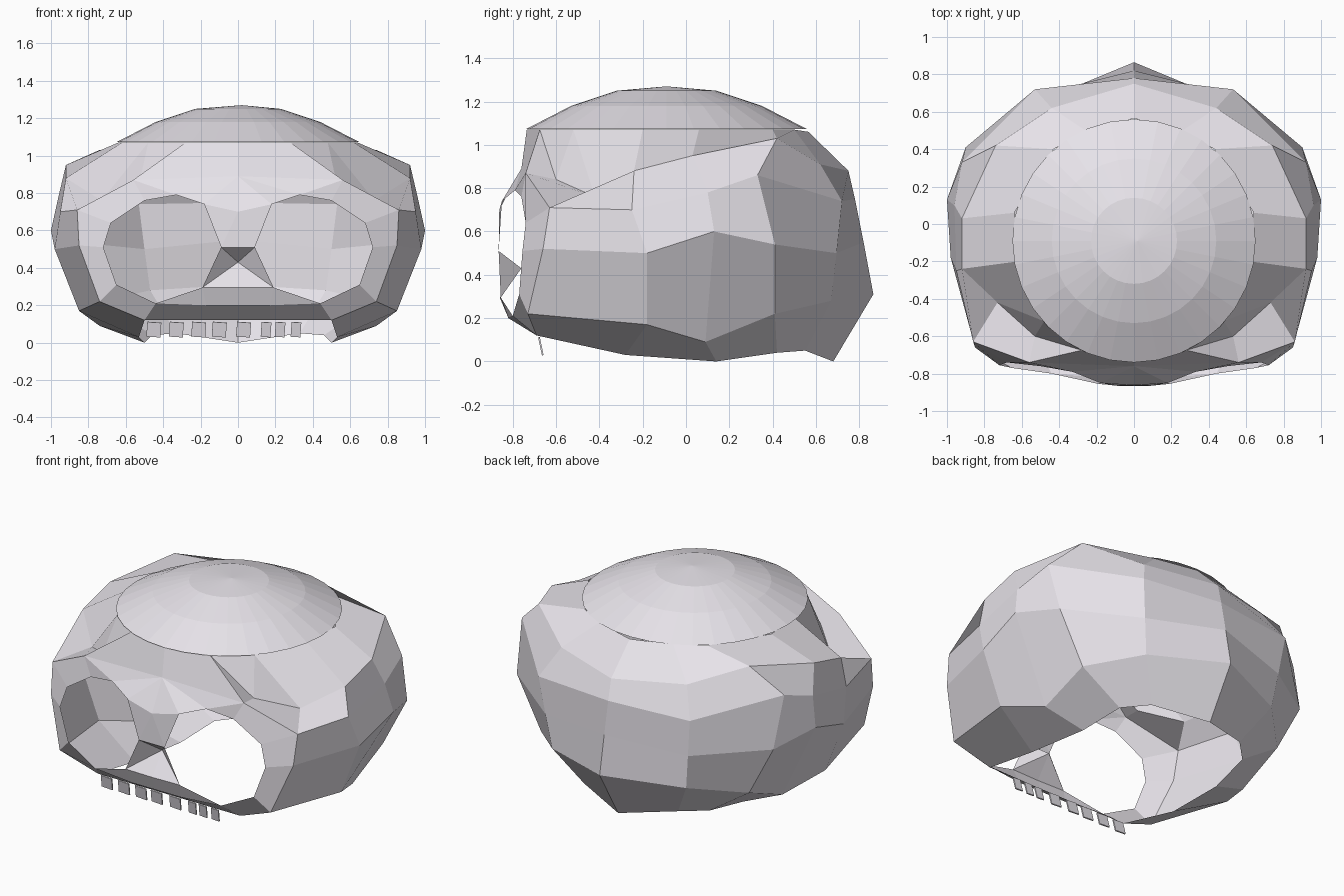
import bpy, bmesh, math
from mathutils import Matrix

if "Cube" in bpy.data.objects:
    bpy.data.objects.remove(bpy.data.objects["Cube"])

bone = bpy.data.materials.new("bone")
bone.diffuse_color = (.80, .77, .82, 1)
bone.use_nodes = True
bone.node_tree.nodes["Principled BSDF"].inputs["Base Color"].default_value = bone.diffuse_color


def make_object(name, verts, faces):
    mesh = bpy.data.meshes.new(name)
    mesh.from_pydata(verts, [], faces)
    mesh.materials.append(bone)
    obj = bpy.data.objects.new(name, mesh)
    bpy.context.collection.objects.link(obj)
    bm = bmesh.new()
    bm.from_mesh(mesh)
    bmesh.ops.recalc_face_normals(bm, faces=bm.faces)
    bm.to_mesh(mesh)
    bm.free()
    return obj


def mirror_x(obj):
    mod = obj.modifiers.new("mirror", 'MIRROR')
    mod.use_clip = True
    mod.merge_threshold = 0.002


# Cranium wall: vertical profiles (jaw rim up to dome) from cheek round to the back
profiles = [
    [(.50, -.69, .12), (.74, -.73, .22), (.85, -.66, .52), (.86, -.63, .71), (.73, -.42, .76), (.48, -.52, 1.07)],
    [(.53, -.28, .03), (.85, -.18, .17), (.98, -.18, .50), (.95, -.25, .70), (.92, -.24, .88), (.62, -.20, 1.07)],
    [(.50, .14, .00), (.74, .09, .09), (1.0, .13, .60), (.96, .10, .78), (.92, .03, .95), (.64, .06, 1.07)],
    [(.46, .42, .04), (.73, .41, .22), (.90, .41, .54), (.92, .33, .86), (.74, .42, 1.03), (.43, .40, 1.07)],
    [(.33, .55, .05), (.47, .67, .28), (.50, .695, .50), (.53, .72, .74), (.44, .62, .91), (.26, .50, 1.07)],
    [(0, .68, 0), (0, .865, .31), (0, .82, .55), (0, .78, .75), (0, .75, .88), (0, .565, 1.06)],
]
rows = 6
verts = [p for prof in profiles for p in prof]
faces = []
for c in range(len(profiles) - 1):
    for r in range(rows - 1):
        a = c * rows + r
        faces.append((a, a + rows, a + rows + 1, a + 1))
names = {"A%d" % i: i for i in range(rows)}

# Face mask: eye socket loop, nose, brow, jaw and forehead points (right half)
points = {
    "e0": (.18, -.85, .74), "e1": (.33, -.79, .79), "e2": (.50, -.76, .76),
    "e3": (.68, -.74, .64), "e4": (.72, -.755, .51), "e5": (.65, -.77, .31),
    "e6": (.44, -.80, .21), "e7": (.19, -.855, .295), "e8": (.09, -.865, .51),
    "glabella": (0, -.76, .89), "bridge": (0, -.862, .70), "nose_top": (0, -.865, .51),
    "nose": (0, -.76, .43), "lip": (0, -.86, .295), "brow": (.56, -.74, .87),
    "jaw": (.17, -.82, .20), "jaw0": (0, -.82, .20), "rim": (.17, -.69, .12),
    "rim0": (0, -.69, .12), "fore0": (0, -.735, 1.07), "fore1": (.28, -.675, 1.07),
    "temple": (.53, -.60, .84),
}
for key, p in points.items():
    names[key] = len(verts)
    verts.append(p)
# Patches around the eye, the jaw, the nose and the forehead
eye = ["glabella e0 e1", "glabella e1 brow", "brow e1 e2", "brow e2 e3 A3",
       "A3 e3 e4 A2", "A2 e4 e5 A1", "A1 e5 e6 A0"]
jaw = ["e6 e7 jaw", "e6 jaw rim A0", "e7 lip jaw0 jaw", "jaw jaw0 rim0 rim"]
nose = ["glabella bridge e0", "e0 bridge e8", "bridge nose_top e8",
        "e8 nose_top nose", "e8 nose e7", "e7 nose lip"]
forehead = ["glabella brow fore1 fore0", "brow temple fore1", "temple A5 fore1",
            "temple A4 A5", "brow A3 A4 temple"]
for patch in eye + jaw + nose + forehead:
    faces.append([names[n] for n in patch.split()])
skull = make_object("skull_shell", verts, faces)
mirror_x(skull)

# Dome: shallow faceted cap over the shell
segs = 32
cap_rings = [(.65, 1.072), (.44, 1.18), (.23, 1.25)]
dv, df = [], []
for rad, z in cap_rings:
    for i in range(segs):
        t = 2 * math.pi * i / segs
        dv.append((rad * math.cos(t), -.09 + rad * math.sin(t), z))
dv.append((.02, -.09, 1.27))
for k in range(len(cap_rings)):
    for i in range(segs):
        j = (i + 1) % segs
        if k < len(cap_rings) - 1:
            df.append((k * segs + i, k * segs + j, (k + 1) * segs + j, (k + 1) * segs + i))
        else:
            df.append((k * segs + i, k * segs + j, len(dv) - 1))
make_object("cranium_dome", dv, df)

# Upper teeth: thin tilted plates hanging below the jaw
bm = bmesh.new()
for i, x in enumerate((-.45, -.33, -.21, -.10, .03, .15, .225, .31)):
    width = .075 if i < 5 else .052
    m = (Matrix.Translation((x, -.67, .07)) @ Matrix.Rotation(math.radians(12), 4, 'X')
         @ Matrix.Rotation(math.radians(4), 4, 'Y') @ Matrix.Diagonal((width, .008, .08, 1)))
    bmesh.ops.create_cube(bm, size=1, matrix=m)
mesh = bpy.data.meshes.new("upper_teeth")
bm.to_mesh(mesh)
bm.free()
mesh.materials.append(bone)
bpy.context.collection.objects.link(bpy.data.objects.new("upper_teeth", mesh))
